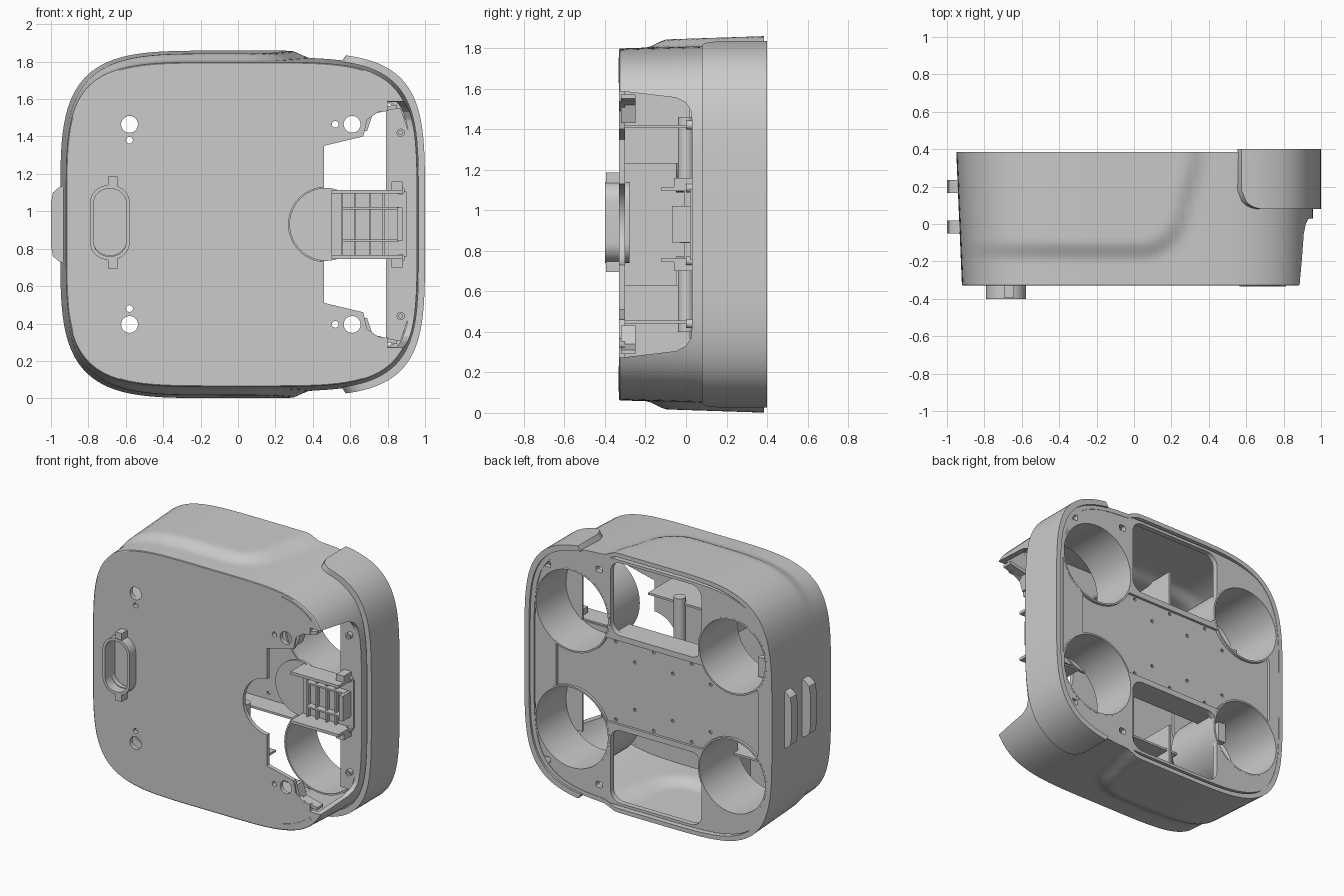
import bpy, bmesh, math

if "Cube" in bpy.data.objects:
    bpy.data.objects.remove(bpy.data.objects["Cube"])

MID = 0.93  # height of the mirror plane


def loft(name, rings, wrap=False):
    """Skin a list of closed point rings; cap the ends unless wrapped."""
    bm = bmesh.new()
    vs = [[bm.verts.new(p) for p in ring] for ring in rings]
    n = len(vs[0])
    pairs = list(zip(vs, vs[1:])) + ([(vs[-1], vs[0])] if wrap else [])
    for lo, hi in pairs:
        for i in range(n):
            j = (i + 1) % n
            bm.faces.new((lo[i], lo[j], hi[j], hi[i]))
    if not wrap:
        bm.faces.new(vs[0])
        bm.faces.new(vs[-1])
    bmesh.ops.recalc_face_normals(bm, faces=bm.faces)
    mesh = bpy.data.meshes.new(name)
    bm.to_mesh(mesh)
    bm.free()
    ob = bpy.data.objects.new(name, mesh)
    bpy.context.collection.objects.link(ob)
    return ob


def prism(name, pts, lo, hi, axis="y"):
    place = {"y": lambda p, d: (p[0], d, p[1]),
             "x": lambda p, d: (d, p[0], p[1]),
             "z": lambda p, d: (p[0], p[1], d)}[axis]
    return loft(name, [[place(p, d) for p in pts] for d in (lo, hi)])


def rrect(cx, cz, w, h, r, steps=8):
    """Rounded rectangle outline."""
    pts = []
    for q, (sx, sz) in enumerate(((1, 1), (-1, 1), (-1, -1), (1, -1))):
        for k in range(steps + 1):
            t = math.pi / 2 * (q + k / steps)
            pts.append((cx + sx * (w / 2 - r) + r * math.cos(t),
                        cz + sz * (h / 2 - r) + r * math.sin(t)))
    return pts


def circle(cx, cz, r, n=40):
    return [(cx + r * math.cos(2 * math.pi * i / n),
             cz + r * math.sin(2 * math.pi * i / n)) for i in range(n)]


def tube(name, outer, inner, lo, hi):
    rings = [[(x, d, z) for x, z in pts]
             for pts, d in ((outer, lo), (outer, hi), (inner, hi), (inner, lo))]
    return loft(name, rings, wrap=True)


def box(name, x, y, z):
    return prism(name, [(x[0], z[0]), (x[1], z[0]), (x[1], z[1]), (x[0], z[1])], *y)


def mirrored(half):
    """Close a half outline by reflecting it about the middle height."""
    return [(p, MID + q) for p, q in half] + [(p, MID - q) for p, q in reversed(half)]


def cut(ob, cutters):
    for c in cutters:
        m = ob.modifiers.new("cut", "BOOLEAN")
        m.object, m.operation, m.solver = c, "DIFFERENCE", "EXACT"
        bpy.context.view_layer.objects.active = ob
        bpy.ops.object.modifier_apply(modifier=m.name)
        bpy.data.objects.remove(c)


def squircle(t, cx, a, b, n=4.6):
    c, s = math.cos(t), math.sin(t)
    r = (abs(c / a) ** n + abs(s / b) ** n) ** (-1 / n)
    return cx + r * c, r * s


def smooth(v):
    v = max(0, min(1, v))
    return v * v * (3 - 2 * v)


def bulge_depth(x, y, radius=0.28):
    """Distance inside the round-cornered border of the raised area."""
    u, v = 0.31 + 0.08 * smooth(y / 0.4) - x, y + 0.2
    if u < radius and v < radius:
        return radius - math.hypot(radius - u, radius - v)
    return min(u, v)


# Main shell: drafted cup with a soft bulge above and below
def shell_ring(y, inset, n=160):
    f = (y + 0.33) / 0.72
    a, b = 0.935 + 0.0225 * f - inset, 0.868 + 0.024 * f - inset
    ring = []
    for i in range(n):
        x, z = squircle(2 * math.pi * i / n, 0.015 - 0.008 * f, a, b)
        bulge = 0.037 * smooth(bulge_depth(x, y) / 0.11)
        z += math.copysign(bulge * (abs(z) / b) ** 4, z)
        ring.append((x, y, MID + z))
    return ring


rows = [-0.326 + 0.712 * i / 28 for i in range(29)]
rings = [shell_ring(-0.33, 0.005)] + [shell_ring(y, 0) for y in rows]
rings += [shell_ring(y, 0.03) for y in reversed(rows[1:])]
shell = loft("main_shell", rings)

front_gap = mirrored([(0.46, 0.42), (0.67, 0.47), (0.69, 0.56), (0.75, 0.6), (1.1, 0.64)])
side_gap = mirrored([(-0.5, 0.67), (-0.3, 0.655), (-0.05, 0.625), (0.0, 0.6),
                     (0.025, 0.56), (0.03, 0.5)])
cutters = [prism("cutter", front_gap, -0.5, -0.2),
           prism("cutter", side_gap, 0.8, 1.2, "x"),
           prism("cutter", circle(0.47, MID, 0.2), -0.5, -0.2),
           prism("cutter", rrect(-0.685, 0.945, 0.18, 0.36, 0.085), -0.5, -0.2)]
for s in (1, -1):
    for x, dz, r in ((-0.58, 0.535, 0.045), (0.61, 0.535, 0.045),
                     (-0.58, 0.45, 0.018), (0.52, 0.535, 0.018)):
        cutters.append(prism("cutter", circle(x, MID + s * dz, r, 24), -0.5, -0.2))
cut(shell, cutters)

# Back plate with a shallow recess, four wells, two slots and screw holes
WELLS = ((0.635, 0.42, 0.285, 0.04), (-0.635, 0.43, 0.26, -0.05))
outline = [(x, MID + z) for x, z in
           (squircle(2 * math.pi * i / 144, 0, 0.928, 0.88) for i in range(144))]
plate = prism("back_plate", outline, 0.345, 0.383)
cutters = [prism("cutter", rrect(-0.04, MID, 1.6, 0.6, 0.1), 0.365, 0.5)]
for s in (1, -1):
    cutters.append(prism("cutter", rrect(-0.03, MID + s * 0.6, 0.72, 0.52, 0.08), 0.2, 0.5))
    for x, dz, r, depth in WELLS:
        cutters.append(prism("cutter", circle(x, MID + s * dz, r, 64), 0.2, 0.5))
    for k in range(6):
        x = -0.45 + 0.15 * k
        dz = 0.28 if k % 2 else 0.17
        cutters.append(prism("cutter", circle(x, MID + s * dz, 0.012, 10), 0.2, 0.5))
    for x, dz in ((0.42, 0.77), (0.83, 0.7)):
        cutters.append(prism("cutter", rrect(x, MID + s * dz, 0.05, 0.04, 0.01), 0.2, 0.5))
cut(plate, cutters)

for s, side in ((1, "upper"), (-1, "lower")):
    for (x, dz, r, depth), end in zip(WELLS, ("left", "right")):
        tube(f"{side}_{end}_well", circle(x, MID + s * dz, r + 0.012, 64),
             circle(x, MID + s * dz, r, 64), depth, 0.384)
    # Bracket inside each right well, post and ribs inside each slot
    z0 = MID + s * 0.18
    box(f"{side}_well_bracket", (-0.7, -0.64), (0.06, 0.1), sorted((z0, z0 + s * 0.14)))
    prism(f"{side}_post", circle(0.05, 0.0, 0.04, 24),
          *sorted((MID + s * 0.2, MID + s * 0.53)), axis="z")
    box(f"{side}_long_rib", (-0.88, 0.3), (-0.31, 0.0),
        sorted((MID + s * 0.475, MID + s * 0.49)))
    box(f"{side}_cross_rib", (-0.3, -0.285), (-0.31, 0.02),
        sorted((MID + s * 0.3, MID + s * 0.86)))
    # Edge wall of the central plate along the slot
    box(f"{side}_slot_wall", (-0.38, 0.31), (0.2, 0.375),
        sorted((MID + s * 0.325, MID + s * 0.34)))


# Curved bands that follow the outline
def band(name, a, b, thick, t0, t1, low, high, n=100):
    rings = []
    for i in range(n + 1):
        t = t0 + (t1 - t0) * i / n
        xo, zo = squircle(t, 0, a, b)
        xi, zi = squircle(t, 0, a - thick, b - thick)
        y = low(t)
        rings.append([(xo, y, MID + zo), (xo, high, MID + zo),
                      (xi, high, MID + zi), (xi, y, MID + zi)])
    return loft(name, rings)


END = math.radians(57.5)


def bumper_edge(t, r=0.1):
    u = min(r, END - abs(t))
    return 0.08 + r - math.sqrt(max(0, r * r - (r - u) ** 2))


band("bumper", 1.0, 0.92, 0.035, -END, END, bumper_edge, 0.4)
for s in (1, -1):
    t0, t1 = sorted((s * 0.72, s * 0.96))
    band("corner_strip", 0.93, 0.845, 0.02, t0, t1, lambda t: -0.334, -0.3, 24)

# Shelf behind the side opening
prism("side_shelf", mirrored([(0.79, 0.62), (0.87, 0.62), (0.91, 0.5),
                              (0.94, 0.3), (0.95, 0.1)]), 0.03, 0.045)
for s in (1, -1):
    for dz in (0.18, 0.49):
        tube("shelf_boss", circle(0.87, MID + s * dz, 0.022, 16),
             circle(0.87, MID + s * dz, 0.01, 16), 0.0, 0.035)
    prism("opening_rail", [(0.69, MID + s * 0.5), (0.72, MID + s * 0.59),
                           (0.85, MID + s * 0.62), (0.85, MID + s * 0.64),
                           (0.69, MID + s * 0.61), (0.66, MID + s * 0.5)], -0.32, -0.25)

# Central bracket: round pad, floor, walls and ribs
prism("bracket_pad", circle(0.47, MID, 0.195, 48), 0.03, 0.05)
box("bracket_floor", (0.5, 0.9), (0.02, 0.04), (MID - 0.175, MID + 0.175))
for s in (1, -1):
    box("bracket_wall", (0.5, 0.88), (-0.12, 0.03), sorted((MID + s * 0.165, MID + s * 0.185)))
    box("bracket_clip", (0.82, 0.88), (-0.06, 0.03), sorted((MID + s * 0.17, MID + s * 0.23)))
    box("bracket_rib", (0.56, 0.86), (-0.03, 0.025), sorted((MID + s * 0.08, MID + s * 0.092)))
for x in (0.55, 0.62, 0.7, 0.77):
    box("bracket_cross_rib", (x, x + 0.012), (-0.01, 0.025), (MID - 0.165, MID + 0.165))
box("bracket_latch", (0.85, 0.88), (-0.07, 0.03), (MID - 0.09, MID + 0.09))

# Raised oval socket on the front, with its floor and end tabs
socket_z = 0.94
tube("front_socket", rrect(-0.685, socket_z, 0.215, 0.4, 0.1),
     rrect(-0.685, socket_z, 0.175, 0.36, 0.08), -0.4, -0.28)
prism("socket_floor", rrect(-0.685, socket_z, 0.2, 0.39, 0.09), -0.29, -0.28)
for s in (1, -1):
    z = socket_z + s * 0.215
    box("socket_tab", (-0.695, -0.645), (-0.395, -0.32), (z - 0.03, z + 0.03))

# Two grips on the right flank
grip = mirrored([(-0.9, 0.215), (-0.955, 0.2), (-0.99, 0.17), (-1.0, 0.11)])
for y in (0.2, -0.015):
    prism("side_grip", grip, y - 0.035, y + 0.035)

# Smooth curved surfaces while keeping crisp edges
bpy.ops.object.select_all(action="DESELECT")
for ob in bpy.context.scene.objects:
    if ob.type == "MESH":
        ob.select_set(True)
        bpy.context.view_layer.objects.active = ob
bpy.ops.object.shade_smooth_by_angle(angle=math.radians(30))
